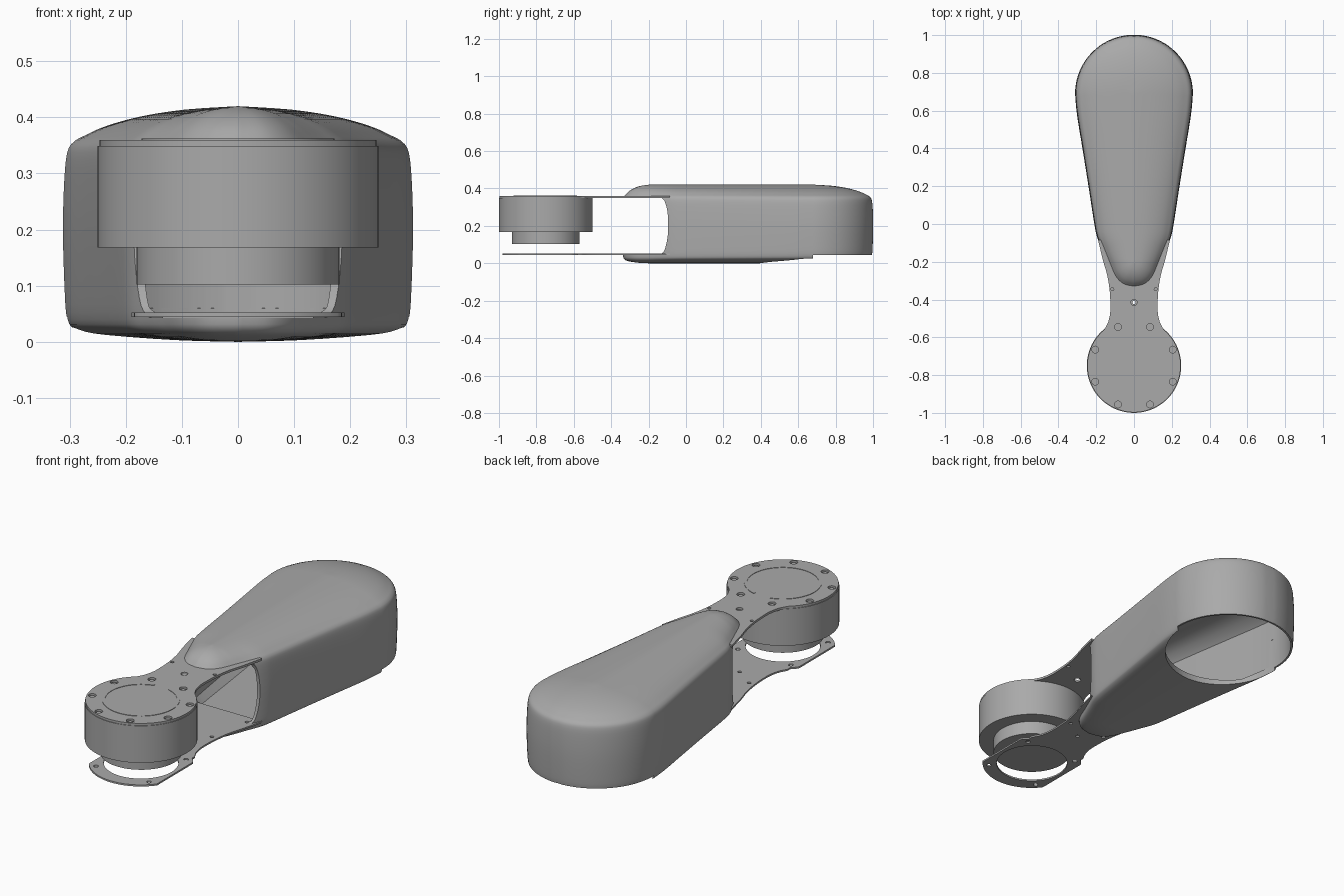
import bpy, bmesh, math

if "Cube" in bpy.data.objects:
    bpy.data.objects.remove(bpy.data.objects["Cube"])

grey = bpy.data.materials.new("neutral_grey")
grey.use_nodes = True
COLOR = (0.4, 0.4, 0.4, 1)
grey.diffuse_color = COLOR
grey.node_tree.nodes["Principled BSDF"].inputs["Base Color"].default_value = COLOR
HUB_Y = -0.75


def make(name, bm):
    bmesh.ops.remove_doubles(bm, verts=bm.verts, dist=1e-5)
    bmesh.ops.recalc_face_normals(bm, faces=bm.faces)
    mesh = bpy.data.meshes.new(name)
    bm.to_mesh(mesh)
    bm.free()
    mesh.materials.append(grey)
    ob = bpy.data.objects.new(name, mesh)
    bpy.context.collection.objects.link(ob)
    return ob


def prism(name, outline, low, high, axis="z"):
    """Extrude a closed 2D outline along z, or along x for (y, z) outlines."""
    bm = bmesh.new()
    place = (lambda p, h: (p[0], p[1], h)) if axis == "z" else (lambda p, h: (h, *p))
    a = [bm.verts.new(place(p, low)) for p in outline]
    b = [bm.verts.new(place(p, high)) for p in outline]
    bm.faces.new(a)
    bm.faces.new(b)
    for i in range(len(a)):
        j = (i + 1) % len(a)
        bm.faces.new((a[i], a[j], b[j], b[i]))
    return make(name, bm)


def arc(x, y, r, start=0, end=360, n=64):
    angles = [math.radians(start + (end - start) * i / n) for i in range(n + 1)]
    return [(x + r * math.cos(a), y + r * math.sin(a)) for a in angles]


def disc(name, x, y, r, low, high, n=64):
    return prism(name, arc(x, y, r, n=n)[:-1], low, high)


def carve(ob, cutters):
    """Subtract every cutter, then drop the cutters."""
    for c in cutters:
        c.hide_render = True
        mod = ob.modifiers.new("cut", "BOOLEAN")
        mod.operation, mod.solver, mod.object = "DIFFERENCE", "EXACT", c
    bpy.context.view_layer.update()
    dg = bpy.context.evaluated_depsgraph_get()
    mesh = bpy.data.meshes.new_from_object(ob.evaluated_get(dg))
    ob.modifiers.clear()
    ob.data = mesh
    for c in cutters:
        bpy.data.objects.remove(c)


def spline(points, steps=5):
    """Catmull-Rom curve through the points."""
    out = []
    for i in range(len(points) - 1):
        p = [points[max(0, min(len(points) - 1, i + k))] for k in (-1, 0, 1, 2)]
        for s in range(steps):
            t = s / steps
            out.append(tuple(
                0.5 * (2 * b + (c - a) * t + (2 * a - 5 * b + 4 * c - d) * t * t
                       + (3 * b - a - 3 * c + d) * t ** 3)
                for a, b, c, d in zip(*p)))
    return out + [points[-1]]


def mirrored(half):
    """Close a right half outline that starts and ends on x = 0."""
    return half + [(-x, y) for x, y in reversed(half[1:-1])]


# Teardrop housing: plan outline shrunk towards a spine, ring by ring
side = [(0, -.34), (.06, -.325), (.105, -.28), (.14, -.2), (.17, -.13),
        (.195, -.07), (.21, 0), (.241, .2), (.273, .4), (.302, .58), (.312, .69)]
teardrop = mirrored(spline(side) + arc(0, .69, .312, 0, 90, 20)[1:-1] + [(0, 1)])


def loft(name, rings, inset=0):
    bm = bmesh.new()
    rows = []
    for t, z in rings:
        row = []
        for x, y in teardrop:
            s = max(-.2, min(.69, y))
            k = t * (1 - inset / math.hypot(x, y - s))
            row.append(bm.verts.new((x * k, s + (y - s) * k, z)))
        rows.append(row)
    for a, b in zip(rows, rows[1:]):
        for i in range(len(a)):
            j = (i + 1) % len(a)
            bm.faces.new((a[i], a[j], b[j], b[i]))
    # join the two sides along the spine, where mirrored points coincide
    return make(name, bm)


profile = spline([(0, 0), (.4, .003), (.8, .012), (.93, .022), (.975, .04), (.99, .09),
                  (1, .2), (.992, .29), (.975, .338), (.94, .356), (.88, .367),
                  (.75, .385), (.55, .402), (.3, .414), (0, .42)], 3)
shell = loft("teardrop_shell", profile)
cavity = loft("cavity", [(0, .03), (.85, .032), (1, .06), (1, .31), (.85, .345),
                         (.6, .365), (0, .375)], .016)
mouth_curve = spline([(-.15, .043), (-.118, .065), (-.1, .13), (-.095, .2),
                      (-.1, .28), (-.118, .338), (-.15, .36)], 4)
mouth = prism("mouth", [(-.6, .043)] + mouth_curve + [(-.6, .36)], -.5, .5, "x")
port = disc("port", 0, .69, .296, -.1, .2)
rear_trim = prism("rear_trim", [(-.5, .68), (.5, .68), (.5, 1.2), (-.5, 1.2)], -.1, .045)
carve(shell, [cavity, mouth, port, rear_trim])

# Plates: a round hub flowing through a narrow neck into a flared tail
neck = spline([(.158, -.56), (.137, -.52), (.126, -.47), (.125, -.42), (.129, -.35),
               (.142, -.27), (.165, -.19), (.19, -.085)], 4)


def plate_outline(radius, limit):
    end = math.degrees(math.atan2(.19, .158))
    rim = [(min(x, limit), y) for x, y in arc(0, HUB_Y, radius, -90, end, 48)]
    return mirrored([(0, HUB_Y - radius)] + rim[1:-1] + neck + [(0, -.085)])


def holes(places, r, low, high):
    return [disc("drill", x, y, r, low, high, 20) for x, y in places]


def around(r, count, start):
    return arc(0, HUB_Y, r, start, start + 360, count)[:-1]


top_plate = prism("top_plate", plate_outline(.247, .3), .349, .36)
carve(top_plate, holes(around(.222, 8, 22.5), .018, .3, .4)
      + holes([(0, -.415)], .016, .3, .4)
      + holes([(-.115, -.345), (.115, -.345)], .008, .3, .4))

bottom_plate = prism("bottom_plate", plate_outline(.232, .185), .044, .052)
carve(bottom_plate, [disc("bore", 0, HUB_Y, .166, 0, .1)]
      + holes(around(.203, 4, 45), .011, 0, .1)
      + holes([(0, -.415), (-.1, -.345), (.1, -.345), (-.14, -.13), (.14, -.13)], .009, 0, .1))

# Screw heads sunk in the hub holes
screws = [disc("hub_screw", x, y, .011, .34, .354, 16) for x, y in around(.222, 8, 22.5)]

# Raised broken ring on the hub
ring = prism("hub_ring", arc(0, HUB_Y, .172, 104, 436) + arc(0, HUB_Y, .16, 436, 104),
             .358, .362)

# Motor drum and its smaller output boss
drum = disc("motor_drum", 0, HUB_Y, .25, .168, .349, 80)
boss = disc("output_boss", 0, HUB_Y, .181, .102, .17, 64)

bpy.ops.object.select_all(action="DESELECT")
for ob in [shell, top_plate, bottom_plate, ring, drum, boss] + screws:
    ob.select_set(True)
    bpy.context.view_layer.objects.active = ob
bpy.ops.object.shade_smooth_by_angle(angle=math.radians(35))
